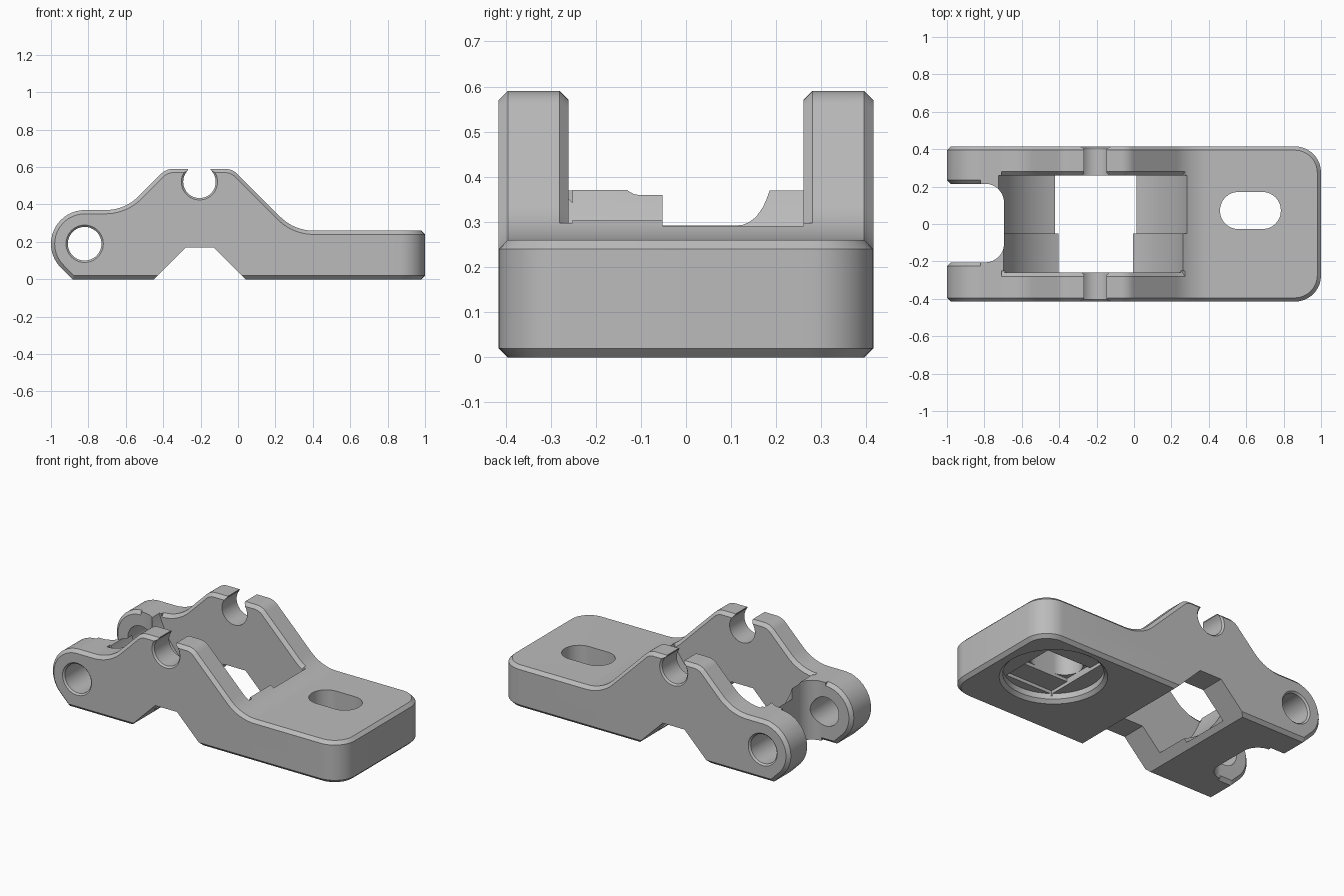
import bpy, bmesh, math
from mathutils import Vector

if "Cube" in bpy.data.objects:
    bpy.data.objects.remove(bpy.data.objects["Cube"])

HALF = 0.415          # half width of the bracket
CHAMFER = 0.02
HINGE = (-0.82, 0.19)
CRADLE = (-0.206, 0.521)

grey = bpy.data.materials.new("plain grey")
grey.use_nodes = True
grey.diffuse_color = (0.5, 0.5, 0.5, 1)
grey.node_tree.nodes["Principled BSDF"].inputs["Base Color"].default_value = (0.5, 0.5, 0.5, 1)


def rounded(corners, steps=10):
    """Polygon with a fillet radius at each corner."""
    out = []
    for i, (x, z, r) in enumerate(corners):
        p = Vector((x, z))
        a = (Vector(corners[i - 1][:2]) - p).normalized()
        b = (Vector(corners[(i + 1) % len(corners)][:2]) - p).normalized()
        pts = [p]
        if r:
            half = a.angle(b) / 2
            mid = p + (a + b).normalized() * r / math.sin(half)
            start = p + a * r / math.tan(half) - mid
            end = p + b * r / math.tan(half) - mid
            pts = [mid + start.lerp(end, k / steps).normalized() * r for k in range(steps + 1)]
        out += [q for q in pts if not out or (q - out[-1]).length > 0.002]
    return out


def circle(centre, r, n=48):
    return [Vector((centre[0] + r * math.cos(2 * math.pi * k / n),
                    centre[1] + r * math.sin(2 * math.pi * k / n))) for k in range(n)]


def box(x0, x1, y0, y1):
    return [(x0, y0), (x1, y0), (x1, y1), (x0, y1)]


def loft(name, sections, axis="y"):
    """Solid through matching loops, each given with its place on the axis."""
    bm = bmesh.new()
    rings = []
    for t, loop in sections:
        rings.append([bm.verts.new((p[0], t, p[1]) if axis == "y" else (p[0], p[1], t)) for p in loop])
    n = len(rings[0])
    for lo, hi in zip(rings, rings[1:]):
        for k in range(n):
            bm.faces.new((lo[k], lo[(k + 1) % n], hi[(k + 1) % n], hi[k]))
    bm.faces.new(rings[0])
    bm.faces.new(rings[-1])
    bmesh.ops.recalc_face_normals(bm, faces=bm.faces[:])
    mesh = bpy.data.meshes.new(name)
    bm.to_mesh(mesh)
    bm.free()
    mesh.materials.append(grey)
    obj = bpy.data.objects.new(name, mesh)
    bpy.context.scene.collection.objects.link(obj)
    return obj


def shifted(path, d):
    """Open path moved inwards by d."""
    out = []
    for i, p in enumerate(path):
        dirs = []
        if i:
            dirs.append((p - path[i - 1]).normalized())
        if i < len(path) - 1:
            dirs.append((path[i + 1] - p).normalized())
        t = sum(dirs, Vector((0, 0))).normalized()
        miter = d / max(0.5, t.dot(dirs[0]))
        out.append(p + Vector((-t.y, t.x)) * miter)
    return out


# Side outline of the whole bracket
outline = rounded([(1, 0, 0), (1, 0.26, 0), (0.30, 0.26, 0.25), (-0.03, 0.59, 0.09),
                   (-0.385, 0.59, 0.09), (-0.605, 0.37, 0.25), (-1, 0.37, 0.18),
                   (-1, 0.115, 0.18), (-0.885, 0, 0)])
body = loft("clamp_bracket", [(-HALF, outline), (HALF, outline)])

# Round the plate corners, then chamfer the rim
bm = bmesh.new()
bm.from_mesh(body.data)
ends = [e for e in bm.edges if all(v.co.x > 0.99 for v in e.verts)
        and abs(e.verts[0].co.z - e.verts[1].co.z) > 0.1]
bmesh.ops.bevel(bm, geom=ends, offset=0.14, segments=9, profile=0.5, affect="EDGES")
bm.normal_update()
rim = [e for e in bm.edges if e.calc_face_angle(0) > 1.2]
bmesh.ops.bevel(bm, geom=rim, offset=CHAMFER, segments=1, profile=0.5, affect="EDGES")
bm.to_mesh(body.data)
bm.free()


def cut(cutter):
    """Subtract a cutter from the bracket and bake the result."""
    cutter.hide_render = True
    mod = body.modifiers.new("cut", "BOOLEAN")
    mod.operation = "DIFFERENCE"
    mod.solver = "EXACT"
    mod.object = cutter
    graph = bpy.context.evaluated_depsgraph_get()
    graph.update()
    body.data = bpy.data.meshes.new_from_object(body.evaluated_get(graph), depsgraph=graph)
    body.modifiers.remove(mod)
    bpy.data.objects.remove(cutter)


def through_hole(name, centre, r):
    """Hole across both arms with slightly flared mouths."""
    wide, tight = circle(centre, r + 0.02), circle(centre, r)
    cut(loft(name, [(-HALF - 0.01, wide), (-HALF + 0.01, tight),
                    (HALF - 0.01, tight), (HALF + 0.01, wide)]))


# Round pocket between the arms, stepped in radius
for y0, y1, r in ((-0.26, -0.05, 0.515), (-0.052, 0.26, 0.54)):
    ring = circle(CRADLE, r, 96)
    cut(loft("pocket_cutter", [(y0, ring), (y1, ring)]))

# V-shaped relief underneath
notch = [(-0.50, -0.05), (0.09, -0.05), (-0.13, 0.17), (-0.28, 0.17)]
cut(loft("notch_cutter", [(-0.5, notch), (0.5, notch)]))

# Fork slot at the hinge end
fork = rounded([(-1.2, -0.205, 0), (-0.695, -0.205, 0.1), (-0.695, 0.215, 0.1), (-1.2, 0.215, 0)])
cut(loft("fork_cutter", [(-0.1, fork), (0.8, fork)], "z"))

# Chamfers along the inner edges of the arms and fork
arm_path = [p for p in outline if -0.715 < p.x < 0.285 and p.y > 0.25]
fork_path = [p for p in outline if p.x < -0.79] + [Vector((-0.79, 0))]
for path, low, high in ((arm_path, -0.26, 0.26), (fork_path, -0.205, 0.215)):
    for side, y in ((-1, low), (1, high)):
        sections = []
        for out, depth in ((0.025, -0.005), (-0.008, 0.028)):
            sections.append((y + side * out, shifted(path, depth) + shifted(path, -0.06)[::-1]))
        cut(loft("edge_cutter", sections))

# Hinge bore and open-topped rod cradle
through_hole("hinge_cutter", HINGE, 0.09)
through_hole("cradle_cutter", CRADLE, 0.087)
mouth = box(CRADLE[0] - 0.06, CRADLE[0] + 0.06, CRADLE[1], 0.7)
cut(loft("mouth_cutter", [(-0.5, mouth), (0.5, mouth)]))

# Oblong bolt slot through the plate
slot = rounded([(0.46, -0.027, 0.097), (0.785, -0.027, 0.097),
                (0.785, 0.171, 0.097), (0.46, 0.171, 0.097)])
cut(loft("slot_cutter", [(-0.1, slot), (0.4, slot)], "z"))

# Round recess below it, with two shallow steps in its ceiling
centre = (0.635, 0.065)
cut(loft("recess_cutter", [(-0.01, circle(centre, 0.31)), (0.02, circle(centre, 0.28)),
                           (0.055, circle(centre, 0.28))], "z"))
for height, y0, y1 in ((0.075, -0.16, 0.29), (0.095, -0.027, 0.171)):
    step = box(0.46, 0.785, y0, y1)
    cut(loft("step_cutter", [(0.04, step), (height, step)], "z"))

# Smooth the curved walls, keep chamfers crisp
bpy.ops.object.select_all(action="DESELECT")
body.select_set(True)
bpy.context.view_layer.objects.active = body
bpy.ops.object.shade_smooth_by_angle(angle=math.radians(25))
